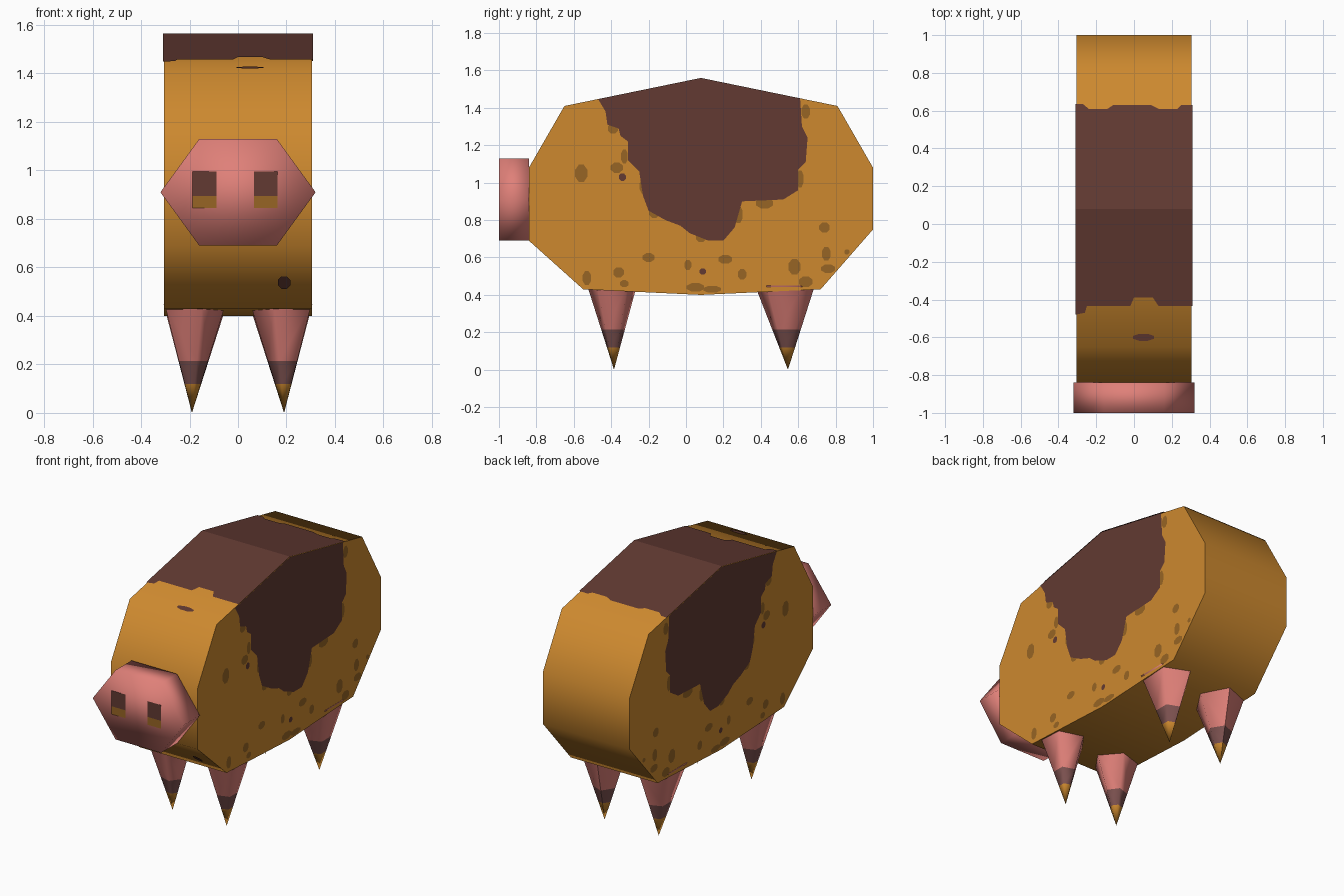
import bpy, bmesh, math
from mathutils import Vector

cube = bpy.data.objects.get("Cube")
if cube:
    bpy.data.objects.remove(cube)


def material(name, rgb):
    m = bpy.data.materials.new(name)
    m.use_nodes = True
    m.diffuse_color = (*rgb, 1)
    bsdf = next(n for n in m.node_tree.nodes if n.type == 'BSDF_PRINCIPLED')
    bsdf.inputs["Base Color"].default_value = (*rgb, 1)
    return m


OCHRE = material("ochre", (.61, .25, .028))
SPOT = material("dark ochre", (.31, .13, .018))
BROWN = material("dark brown", (.122, .042, .032))
PINK = material("pink", (.74, .216, .19))
MAUVE = material("mauve brown", (.205, .084, .08))


def finish(name, bm, mats, angle=None):
    me = bpy.data.meshes.new(name)
    bm.to_mesh(me)
    bm.free()
    ob = bpy.data.objects.new(name, me)
    bpy.context.collection.objects.link(ob)
    for m in mats:
        me.materials.append(m)
    if angle:
        bpy.ops.object.select_all(action='DESELECT')
        ob.select_set(True)
        bpy.context.view_layer.objects.active = ob
        bpy.ops.object.shade_smooth_by_angle(angle=math.radians(angle))
    return ob


def prism(name, points, offset, mat, angle):
    """Extrude a flat outline along the offset vector."""
    bm = bmesh.new()
    face = bm.faces.new([bm.verts.new(p) for p in points])
    new = bmesh.ops.extrude_face_region(bm, geom=[face], use_keep_orig=True)["geom"]
    bmesh.ops.translate(bm, vec=offset, verts=[v for v in new if isinstance(v, bmesh.types.BMVert)])
    bmesh.ops.recalc_face_normals(bm, faces=bm.faces[:])
    return finish(name, bm, [mat], angle)


def marking(name, outlines, place, outward, mat):
    """Thin painted shapes: 2D outlines placed on a surface."""
    bm = bmesh.new()
    for outline in outlines:
        f = bm.faces.new([bm.verts.new(place(a, b)) for a, b in outline])
        f.normal_update()
        if f.normal.dot(Vector(outward)) < 0:
            f.normal_flip()
    return finish(name, bm, [mat])


def blob(a, b, ra, rb, n=8):
    return [(a + ra * math.cos(math.tau * (i + .5) / n),
             b + rb * math.sin(math.tau * (i + .5) / n)) for i in range(n)]


def box(a0, a1, b0, b1):
    return [(a0, b0), (a1, b0), (a1, b1), (a0, b1)]


# Body: side profile extruded across the width
W = .305
profile = [(.08, 1.56), (.81, 1.41), (1, 1.08), (1, .75), (.72, .43),
           (.08, .40), (-.55, .43), (-.84, .69), (-.84, 1.08), (-.65, 1.41)]
prism("body", [(-W, y, z) for y, z in profile], (2 * W, 0, 0), OCHRE, 60)

# Snout: hexagonal block
hexagon = [(.32, .91), (.16, 1.13), (-.16, 1.13), (-.32, .91), (-.16, .69), (.16, .69)]
prism("snout", [(x, -.84, z) for x, z in hexagon], (0, -.16, 0), PINK, 180)


def on_snout(x, z):
    return (x, -1.003, z)


spans = [(-.187, -.088), (.065, .163)]
marking("nostrils", [box(a, b, .895, .995) for a, b in spans], on_snout, (0, -1, 0), BROWN)
marking("nostril_rims", [box(a, b, .845, .895) for a, b in spans], on_snout, (0, -1, 0), SPOT)

# Saddle patch and spots on both flanks
flank = [(.08, 1.56), (-.47, 1.447), (-.43, 1.38), (-.42, 1.31), (-.36, 1.29),
         (-.35, 1.25), (-.31, 1.22), (-.31, 1.12), (-.25, 1.06), (-.23, .93),
         (-.20, .85), (-.11, .80), (-.03, .77), (.02, .73), (.12, .69), (.20, .69),
         (.26, .76), (.30, .90), (.52, .91), (.60, .96), (.60, 1.07),
         (.64, 1.11), (.65, 1.24), (.62, 1.30), (.61, 1.451)]
spots = [(-.56, 1.05, .035, .05), (-.37, 1.08, .035, .03), (-.53, .49, .025, .04),
         (-.36, .52, .03, .03), (-.20, .60, .035, .025), (.01, .56, .02, .03),
         (.05, .44, .05, .025), (.14, .43, .05, .02), (.21, .59, .04, .025),
         (.30, .51, .025, .03), (.58, .55, .035, .045), (.64, .47, .04, .03),
         (.74, .76, .03, .03), (.75, .62, .025, .04), (.76, .54, .04, .025),
         (.86, .63, .015, .015), (-.33, .46, .025, .02)]
rim_spots = [(-.39, 1.29, .03, .03), (-.33, 1.14, .02, .04), (-.23, .98, .02, .04),
             (-.17, .84, .03, .03), (.08, .71, .03, .03), (.28, .83, .025, .05),
             (.42, .89, .05, .03), (.61, 1.02, .02, .05), (.64, 1.38, .025, .04)]
for side, sx in (("left", 1), ("right", -1)):
    def on_flank(y, z, lift=.002):
        return (sx * (W + lift), y, z)
    out = (sx, 0, 0)
    marking(side + "_flank_spots", [blob(*s) for s in spots + rim_spots], on_flank, out, SPOT)
    marking(side + "_flank_patch", [flank],
            lambda y, z: on_flank(y, z, .004), out, BROWN)
    marking(side + "_flank_dots", [blob(-.34, 1.03, .02, .022), blob(.09, .525, .018, .018)],
            on_flank, out, BROWN)


# Saddle patch across the back, one sheet for each roof slope
def on_back(x, y):
    slope = .15 / .73
    return (x, y, 1.564 - slope * abs(y - .08))


E = W + .004
front_sheet = [(-E, .08), (-E, -.48), (-.26, -.47), (-.25, -.435), (-.02, -.435), (0, -.39),
               (.10, -.39), (.13, -.435), (E, -.435), (E, .08)]
rear_sheet = [(-E, .08), (-E, .635), (-.27, .635), (-.24, .61), (-.14, .61), (-.11, .63),
              (.09, .63), (.13, .61), (.23, .61), (.25, .63), (E, .63), (E, .08)]
marking("back_patch", [front_sheet, rear_sheet], on_back, (0, 0, 1), BROWN)
marking("brow_mark", [blob(.05, -.6, .06, .02)], on_back, (0, 0, 1), BROWN)


# Dot on the lower front slope
def on_chin(x, z):
    t = (z - .43) / .26
    return (x, -.55 - .29 * t - .003, z - .003)


marking("chin_dot", [blob(.19, .54, .028, .028)], on_chin, (0, -1, -1), BROWN)


# Legs: five-sided spikes with a mauve band and an ochre tip
def leg(name, x, y, base_y, rx, ry):
    bm = bmesh.new()
    inward = -1 if x > 0 else 1
    rings = []
    for z in (.45, .215, .12):
        k = z / .42
        rings.append([bm.verts.new((x + inward * rx * k * math.cos(math.tau * i / 5),
                                    y + (base_y - y) * k + ry * k * math.sin(math.tau * i / 5), z))
                      for i in range(5)])
    tip = bm.verts.new((x, y, 0))
    for i in range(5):
        j = (i + 1) % 5
        for r in range(2):
            f = bm.faces.new((rings[r][i], rings[r][j], rings[r + 1][j], rings[r + 1][i]))
            f.material_index = r
        bm.faces.new((rings[2][i], rings[2][j], tip)).material_index = 2
    bm.faces.new(rings[0])
    bmesh.ops.recalc_face_normals(bm, faces=bm.faces[:])
    finish(name, bm, [PINK, MAUVE, OCHRE], 75)


for side, sx in (("left", 1), ("right", -1)):
    leg("front_leg_" + side, sx * .19, -.385, -.395, .13, .13)
    leg("rear_leg_" + side, sx * .19, .545, .53, .135, .157)
